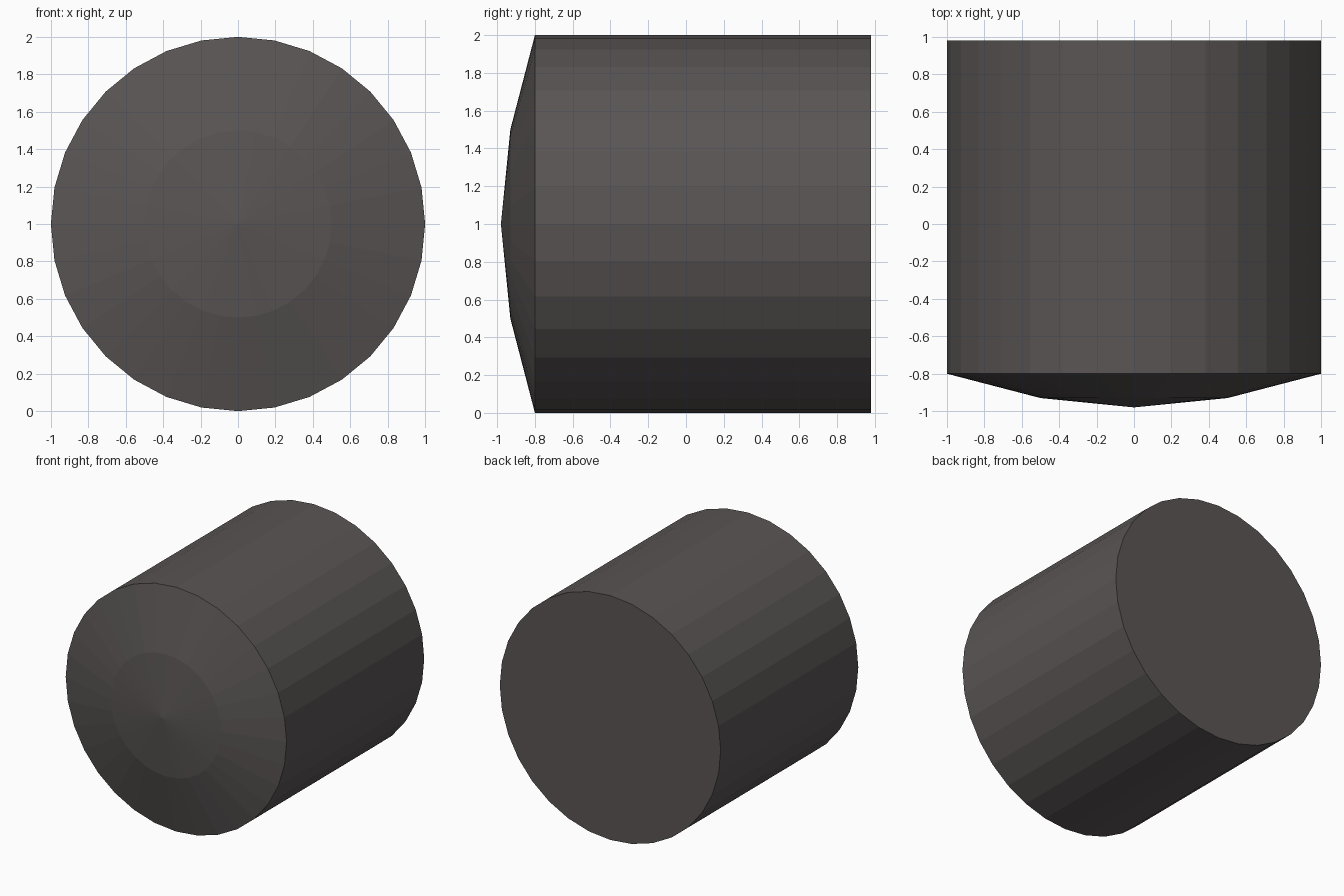
import bpy, bmesh
from math import sin, cos, pi

if "Cube" in bpy.data.objects:
    bpy.data.objects.remove(bpy.data.objects["Cube"])

SIDES = 32
TIP_Y = -0.98
# (radius, y) rings from the shallow domed front to the flat back
PROFILE = [(0.5, -0.93), (1.0, -0.80), (1.0, 0.98)]

bm = bmesh.new()
rings = [[bm.verts.new((r * sin(2 * pi * i / SIDES), y, 1 + r * cos(2 * pi * i / SIDES)))
          for i in range(SIDES)] for r, y in PROFILE]
tip = bm.verts.new((0, TIP_Y, 1))

# domed front and straight wall
for i in range(SIDES):
    j = (i + 1) % SIDES
    bm.faces.new((tip, rings[0][i], rings[0][j]))
    for a, b in zip(rings, rings[1:]):
        bm.faces.new((a[i], b[i], b[j], a[j]))
# flat back
bm.faces.new(rings[-1])
bmesh.ops.recalc_face_normals(bm, faces=bm.faces[:])

mesh = bpy.data.meshes.new("domed_cylinder")
bm.to_mesh(mesh)
bm.free()
obj = bpy.data.objects.new("domed_cylinder", mesh)
bpy.context.collection.objects.link(obj)

# dark warm grey
mat = bpy.data.materials.new("dark_grey")
mat.diffuse_color = (0.10, 0.09, 0.088, 1)
mat.use_nodes = True
mat.node_tree.nodes["Principled BSDF"].inputs["Base Color"].default_value = mat.diffuse_color
mesh.materials.append(mat)
